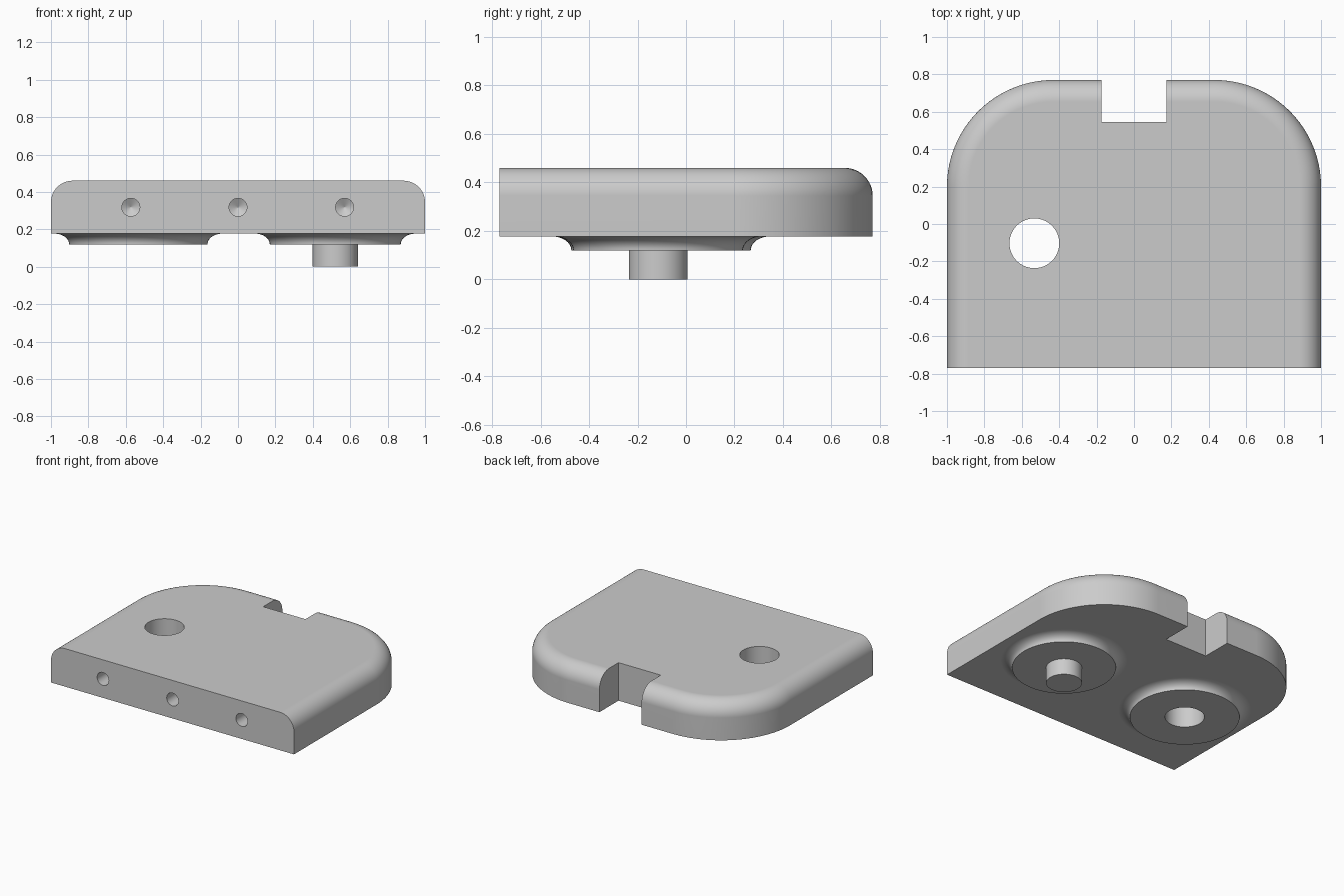
import bpy, bmesh, math
from math import sin, cos, pi

if "Cube" in bpy.data.objects:
    bpy.data.objects.remove(bpy.data.objects["Cube"], do_unlink=True)

grey = bpy.data.materials.new("plain_grey")
grey.use_nodes = True
colour = (0.6, 0.6, 0.6, 1)
grey.diffuse_color = colour
grey.node_tree.nodes["Principled BSDF"].inputs["Base Color"].default_value = colour

PLATE_Z, TOP_Z, BOSS_Z = 0.177, 0.46, 0.12
HALF_Y, CORNER, FILLET = 0.77, 0.57, 0.115


def make(name, bm):
    bmesh.ops.recalc_face_normals(bm, faces=bm.faces)
    mesh = bpy.data.meshes.new(name)
    bm.to_mesh(mesh)
    bm.free()
    mesh.materials.append(grey)
    obj = bpy.data.objects.new(name, mesh)
    bpy.context.collection.objects.link(obj)
    return obj


def loft(name, rings):
    """Skin a stack of rings with equal point counts and cap both ends."""
    bm = bmesh.new()
    rows = [[bm.verts.new(p) for p in ring] for ring in rings]
    n = len(rows[0])
    for a, b in zip(rows, rows[1:]):
        for i in range(n):
            j = (i + 1) % n
            bm.faces.new((a[i], a[j], b[j], b[i]))
    bm.faces.new(rows[0])
    bm.faces.new(rows[-1])
    return make(name, bm)


def turned(name, x, y, profile, n=64):
    """Revolve (radius, z) pairs about a vertical axis."""
    return loft(name, [[(x + r * cos(2 * pi * i / n), y + r * sin(2 * pi * i / n), z)
                        for i in range(n)] for r, z in profile])


def combine(target, other, operation):
    mod = target.modifiers.new("combine", "BOOLEAN")
    mod.operation, mod.solver, mod.object = operation, "EXACT", other
    bpy.context.view_layer.objects.active = target
    bpy.ops.object.modifier_apply(modifier=mod.name)
    bpy.data.objects.remove(other, do_unlink=True)


def outline(d, z, steps=32):
    """Square front, rounded back corners; inset by d except at the front."""
    r = CORNER - d
    right = [(1 - d, -HALF_Y, z)]
    for i in range(steps + 1):
        a = pi / 2 * i / steps
        right.append((1 - CORNER + r * cos(a), HALF_Y - CORNER + r * sin(a), z))
    return right + [(-px, py, pz) for px, py, pz in reversed(right)]


# Plate with a rounded top rim
rings = [outline(0, PLATE_Z)]
for k in range(13):
    a = pi / 2 * k / 12
    rings.append(outline(FILLET * (1 - cos(a)), TOP_Z - FILLET * (1 - sin(a))))
plate = loft("cover_plate", rings)

# Flared bosses under the plate
for x, y, radius in ((-0.533, -0.103, 0.37), (0.52, -0.115, 0.35)):
    flare = [(radius + 0.078 * (1 - cos(pi / 20 * k)),
              BOSS_Z + (PLATE_Z - BOSS_Z) * sin(pi / 20 * k)) for k in range(11)]
    boss = turned("boss", x, y, flare + [(radius + 0.078, 0.21)], 96)
    combine(plate, boss, "UNION")

# Locating pin
combine(plate, turned("pin", 0.52, -0.115, [(0.121, 0), (0.121, 0.2)]), "UNION")

# Through hole
combine(plate, turned("hole_cutter", -0.533, -0.103, [(0.133, -0.1), (0.133, 0.6)]), "DIFFERENCE")

# Back notch
bm = bmesh.new()
bmesh.ops.create_cube(bm, size=1)
for v in bm.verts:
    v.co = (v.co.x * 0.348, 0.845 + v.co.y * 0.6, 0.3 + v.co.z)
combine(plate, make("notch_cutter", bm), "DIFFERENCE")

# Drilled front holes with pointed ends
for x in (-0.573, 0, 0.57):
    drill = [(0.048, -0.9), (0.048, -0.6), (0.001, -0.572)]
    cutter = loft("drill_cutter", [[(x + r * cos(pi * i / 16), y, 0.318 + r * sin(pi * i / 16))
                                    for i in range(32)] for r, y in drill])
    combine(plate, cutter, "DIFFERENCE")

# Smooth shading with sharp edges kept
bpy.ops.object.select_all(action="DESELECT")
plate.select_set(True)
bpy.context.view_layer.objects.active = plate
bpy.ops.object.shade_smooth_by_angle(angle=math.radians(30))
weighted = plate.modifiers.new("weighted_normals", "WEIGHTED_NORMAL")
weighted.keep_sharp = True
